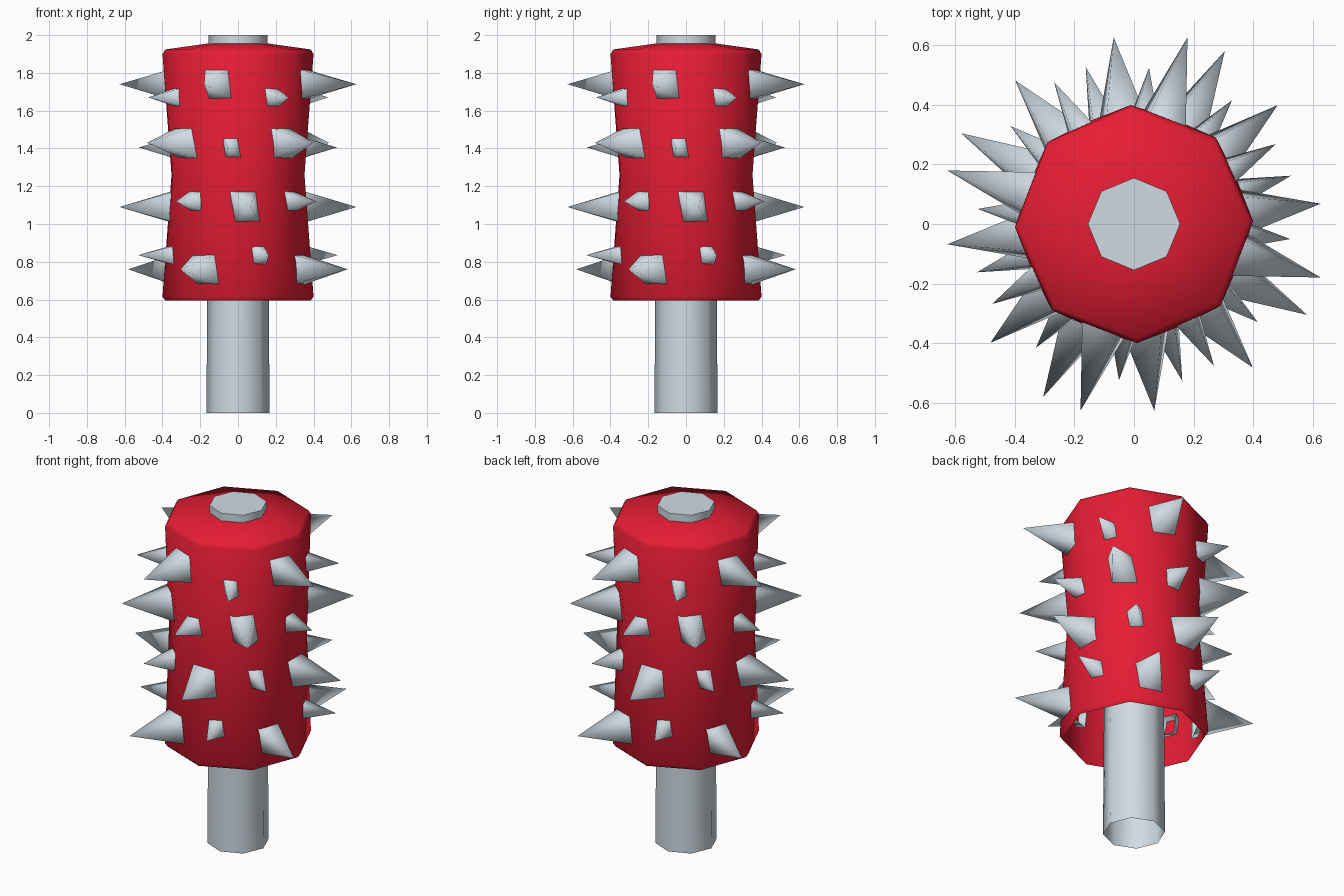
import bpy, math
from mathutils import Vector

if "Cube" in bpy.data.objects:
    bpy.data.objects.remove(bpy.data.objects["Cube"])


def material(name, rgb):
    m = bpy.data.materials.new(name)
    m.diffuse_color = (*rgb, 1)
    m.use_nodes = True
    m.node_tree.nodes["Principled BSDF"].inputs["Base Color"].default_value = m.diffuse_color
    return m


RED = material("red", (0.79, 0.012, 0.034))
STEEL = material("steel grey", (0.63, 0.71, 0.77))


def make_object(name, verts, faces, mat, angle):
    me = bpy.data.meshes.new(name)
    me.from_pydata(verts, [], faces)
    me.materials.append(mat)
    ob = bpy.data.objects.new(name, me)
    bpy.context.collection.objects.link(ob)
    bpy.ops.object.select_all(action='DESELECT')
    ob.select_set(True)
    bpy.context.view_layer.objects.active = ob
    bpy.ops.object.shade_smooth_by_angle(angle=math.radians(angle))
    return ob


def rings(name, profile, mat, angle, cap_top=False, n=8):
    """Join octagons (radius, height, turn); turned neighbours join by triangles."""
    verts, faces = [], []
    for r, z, turn in profile:
        for i in range(n):
            a = math.radians(turn) + math.tau * i / n
            verts.append((r * math.cos(a), r * math.sin(a), z))
    for k in range(len(profile) - 1):
        step = profile[k + 1][2] - profile[k][2]
        for i in range(n):
            j = (i + 1) % n
            a, b, c, d = k * n + i, k * n + j, (k + 1) * n + j, (k + 1) * n + i
            if step > 0:
                faces += [(a, b, d), (b, c, d)]
            elif step < 0:
                faces += [(a, b, c), (a, c, d)]
            else:
                faces.append((a, b, c, d))
    if cap_top:
        faces.append(tuple(range((len(profile) - 1) * n, len(profile) * n)))
    return make_object(name, verts, faces, mat, angle)


# Central pole, open at the bottom
rings("pole", [(0.167, 0, 0), (0.155, 2.0, 0)], STEEL, 50, cap_top=True)

# Drum: open-bottomed octagonal shell with a turned, narrower waist
rings("drum", [(0.385, 0.594, 1.5), (0.40, 0.615, 1.5), (0.377, 1.26, 24),
               (0.40, 1.90, 1.5), (0.385, 1.924, 1.5), (0.15, 1.957, 1.5)], RED, 80)

# Spikes: tip angle, tip radius, height, half width and half height at the surface
BIG, SMALL = (0.065, 0.077), (0.038, 0.048)
ROWS = [(74.0, 0.652, 1.74, BIG), (29.4, 0.547, 1.67, SMALL),
        (39.6, 0.626, 1.43, BIG), (84.5, 0.527, 1.405, SMALL),
        (6.2, 0.631, 1.09, BIG), (51.6, 0.530, 1.12, SMALL),
        (62.3, 0.656, 0.76, BIG), (17.1, 0.552, 0.835, SMALL)]
INNER, SURFACE = 0.335, 0.365


def spike(name, angle, tip, z, half):
    a = math.radians(angle)
    out = Vector((math.cos(a), math.sin(a), 0))
    side = Vector((-math.sin(a), math.cos(a), 0))
    up = Vector((0, 0, 1))
    grow = (tip - INNER) / (tip - SURFACE)
    verts = []
    for s, t in ((-1, -1), (1, -1), (1, 1), (-1, 1)):
        v = t * half[1] * grow
        w = s * half[0] * grow - 0.15 * v
        verts.append(out * INNER + side * w + up * (z + v))
    verts.append(out * tip + up * z)
    make_object(name, verts, [(i, (i + 1) % 4, 4) for i in range(4)], STEEL, 120)


for row, (angle, tip, z, half) in enumerate(ROWS):
    for quarter in range(4):
        spike(f"spike_{row + 1}_{quarter + 1}", angle + 90 * quarter, tip, z, half)
